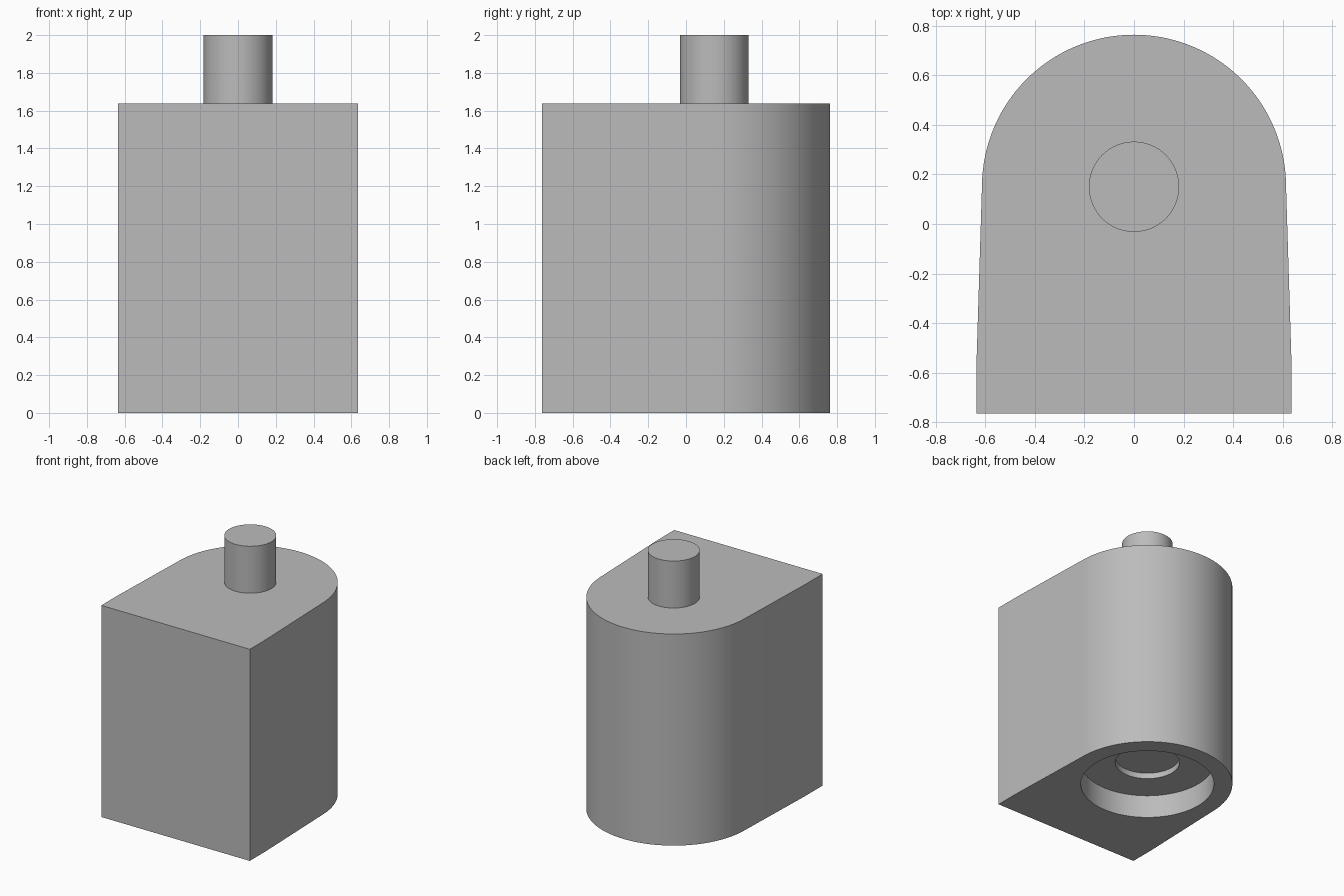
import bpy
import bmesh
import math

if "Cube" in bpy.data.objects:
    bpy.data.objects.remove(bpy.data.objects["Cube"], do_unlink=True)

AXIS_Y = 0.15      # shared axis of shaft, rounded back and sockets
HEIGHT = 1.637
BACK_R = 0.613
SEGMENTS = 96

grey = bpy.data.materials.new("plain grey")
grey.use_nodes = True
colour = (0.5, 0.5, 0.5, 1)
grey.diffuse_color = colour
grey.node_tree.nodes["Principled BSDF"].inputs["Base Color"].default_value = colour


def circle(radius):
    step = 2 * math.pi / SEGMENTS
    return [(radius * math.cos(i * step), AXIS_Y + radius * math.sin(i * step))
            for i in range(SEGMENTS)]


def prism(name, outline, bottom, top):
    """Extrude a flat outline straight up."""
    bm = bmesh.new()
    face = bm.faces.new([bm.verts.new((x, y, bottom)) for x, y in outline])
    extruded = bmesh.ops.extrude_face_region(bm, geom=[face])["geom"]
    verts = [v for v in extruded if isinstance(v, bmesh.types.BMVert)]
    bmesh.ops.translate(bm, vec=(0, 0, top - bottom), verts=verts)
    bmesh.ops.recalc_face_normals(bm, faces=bm.faces)
    mesh = bpy.data.meshes.new(name)
    bm.to_mesh(mesh)
    bm.free()
    mesh.materials.append(grey)
    obj = bpy.data.objects.new(name, mesh)
    bpy.context.collection.objects.link(obj)
    return obj


def smooth(obj):
    bpy.ops.object.select_all(action="DESELECT")
    obj.select_set(True)
    bpy.context.view_layer.objects.active = obj
    bpy.ops.object.shade_smooth_by_angle(angle=math.radians(30))


# Housing: flat front, slightly tapered sides, round back
arc = [(BACK_R * math.cos(math.pi * i / 64), AXIS_Y + BACK_R * math.sin(math.pi * i / 64))
       for i in range(65)]
side = [(0.635, -0.763), (0.635, -0.56)]
outline = side + arc + [(-x, y) for x, y in reversed(side)]
housing = prism("housing", outline, 0, HEIGHT)

# Stepped round socket in the underside
for name, radius, low, depth in (("socket_cutter", 0.48, -0.1, 0.18),
                                 ("inner_socket_cutter", 0.232, -0.2, 0.225)):
    cutter = prism(name, circle(radius), low, depth)
    cut = housing.modifiers.new(name, "BOOLEAN")
    cut.operation = "DIFFERENCE"
    cut.solver = "EXACT"
    cut.object = cutter
    bpy.context.view_layer.objects.active = housing
    bpy.ops.object.modifier_apply(modifier=cut.name)
    bpy.data.objects.remove(cutter, do_unlink=True)
smooth(housing)

# Shaft on top
shaft = prism("shaft", circle(0.182), HEIGHT - 0.01, 2)
smooth(shaft)
